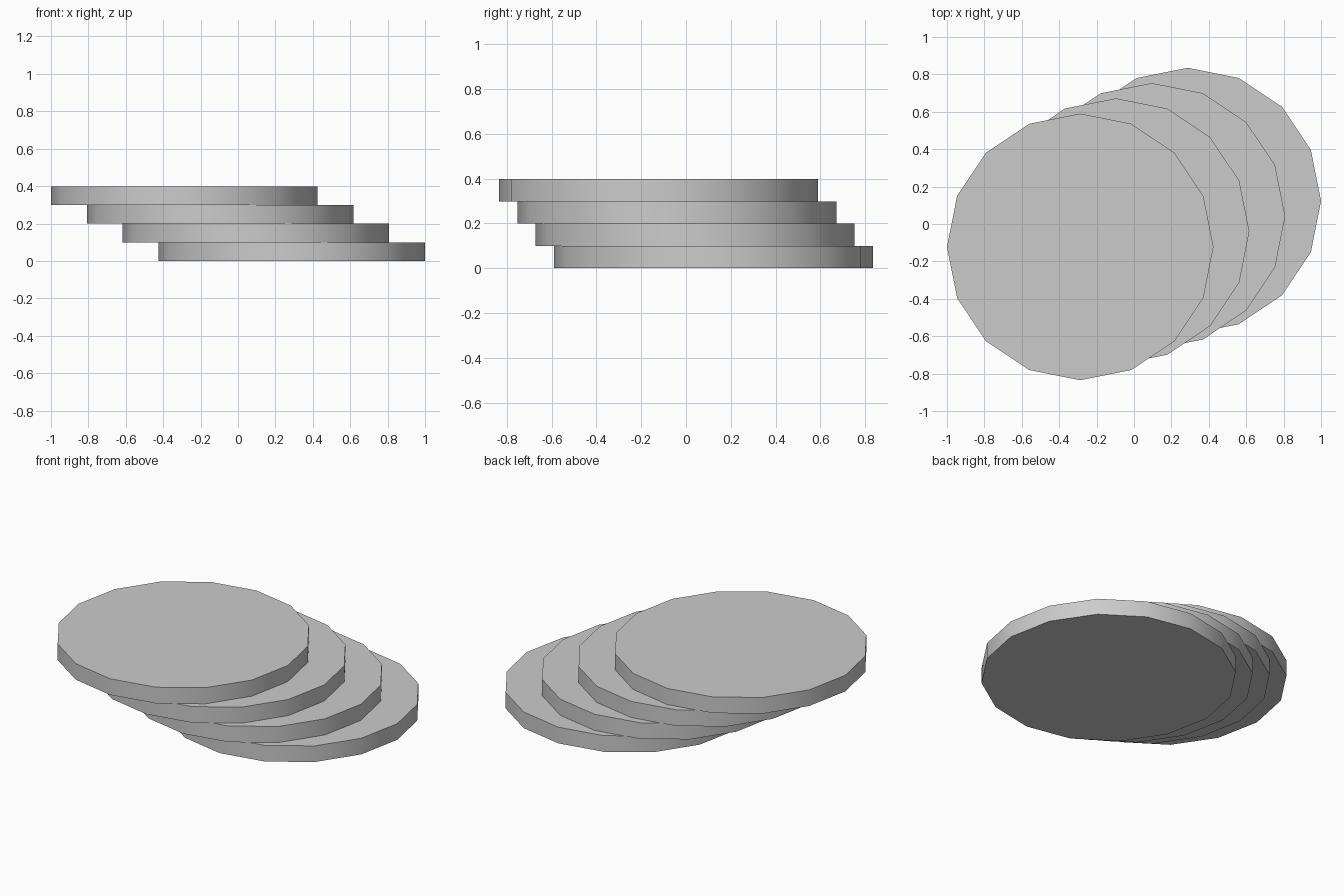
import bpy

cube = bpy.data.objects.get("Cube")
if cube:
    bpy.data.objects.remove(cube, do_unlink=True)

GREY = (0.6, 0.6, 0.6, 1.0)
COUNT, SIDES, RADIUS, THICK = 4, 16, 0.7125, 0.0995
START = (0.2875, 0.1225)  # centre of the lowest disc

material = bpy.data.materials.new("plain grey")
material.use_nodes = True
material.diffuse_color = GREY
material.node_tree.nodes["Principled BSDF"].inputs["Base Color"].default_value = GREY

# Staggered stack of discs, sliding from back left to front right
for i in range(COUNT):
    slide = 1 - 2 * i / (COUNT - 1)
    bpy.ops.mesh.primitive_cylinder_add(
        vertices=SIDES, radius=RADIUS, depth=THICK,
        location=(START[0] * slide, START[1] * slide, THICK * (i + 0.5)))
    disc = bpy.context.object
    disc.name = f"disc_{i + 1}"
    disc.data.materials.append(material)
    # Rounded rim, crisp top and bottom edges
    bpy.ops.object.shade_smooth_by_angle()
